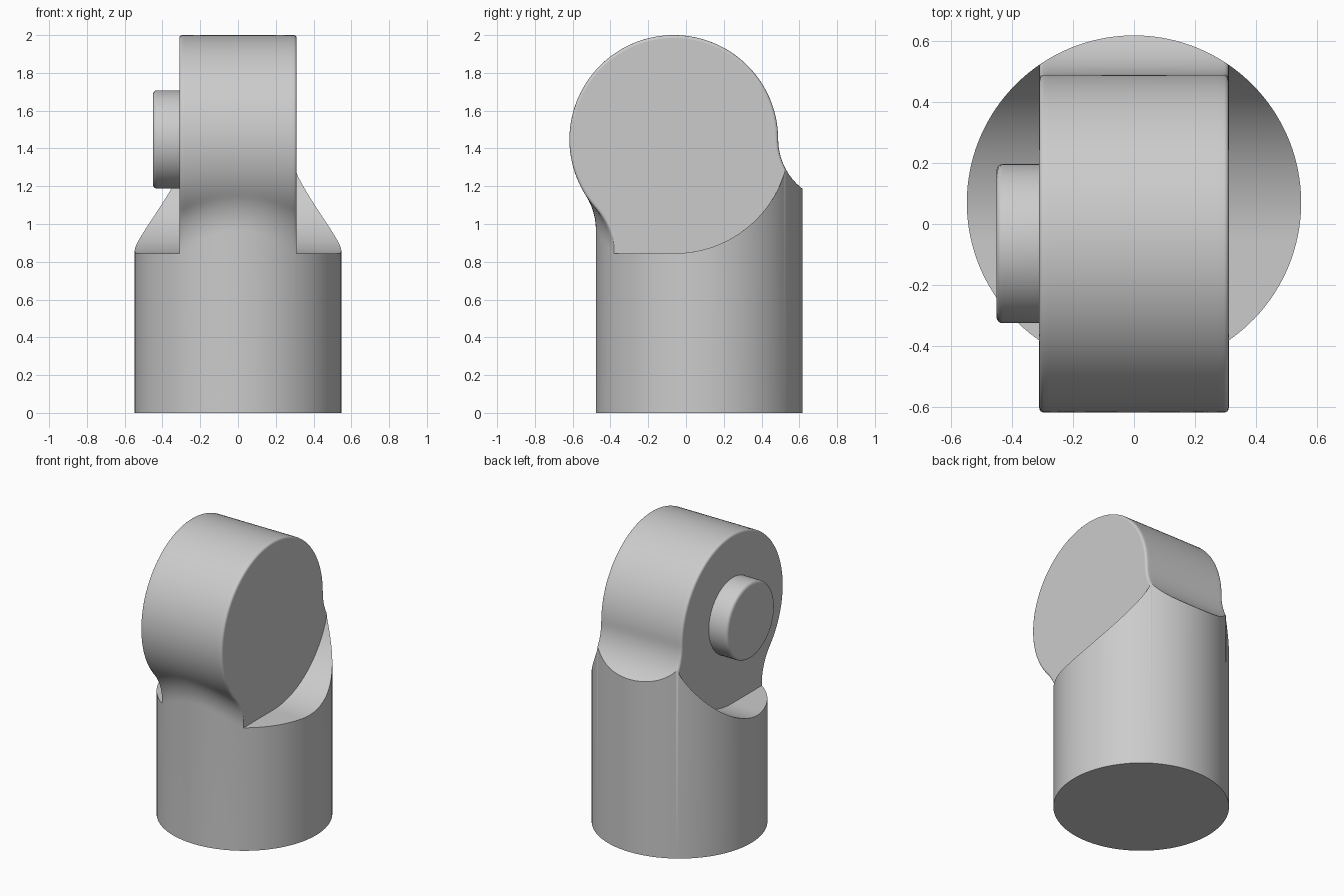
import bpy, bmesh
from math import sin, cos, pi, asin, acos, atan2, sqrt, radians

cube = bpy.data.objects.get("Cube")
if cube:
    bpy.data.objects.remove(cube, do_unlink=True)

COL_R, COL_Y = 0.547, 0.07               # upright column
HEAD_R, HEAD_Y, HEAD_Z = 0.5525, -0.0645, 1.4475   # round head, axis along x
HALF_W, EDGE = 0.31, 0.015               # head half width and rim rounding
FRONT_FILLET, BACK_FILLET = 0.346, 0.33
FLAT_Z, CUT_R, CUT_Y = 0.845, 0.61, -0.06  # shoulder cut

grey = bpy.data.materials.new("plain grey")
grey.use_nodes = True
grey.diffuse_color = (0.6, 0.6, 0.6, 1)
grey.node_tree.nodes["Principled BSDF"].inputs["Base Color"].default_value = (0.6, 0.6, 0.6, 1)


def steps(a, b, n):
    return [a + (b - a) * i / n for i in range(n + 1)]


def arc(cy, cz, r, a, b, n):
    return [(cy + r * cos(t), cz + r * sin(t)) for t in steps(a, b, n)]


def loft(name, rings, cap_start=False, cap_end=False):
    """Skin equal-length closed (y, z) sections placed along x."""
    bm = bmesh.new()
    loops = [[bm.verts.new((x, y, z)) for y, z in pts] for x, pts in rings]
    n = len(loops[0])
    for a, b in zip(loops, loops[1:]):
        for i in range(n):
            j = (i + 1) % n
            bm.faces.new((a[i], a[j], b[j], b[i])).smooth = True
    if cap_start:
        bm.faces.new(loops[0])
    if cap_end:
        bm.faces.new(loops[-1])
    bmesh.ops.remove_doubles(bm, verts=bm.verts[:], dist=1e-5)
    bmesh.ops.recalc_face_normals(bm, faces=bm.faces[:])
    for e in bm.edges:
        e.smooth = e.calc_face_angle(0) < radians(30)
    mesh = bpy.data.meshes.new(name)
    bm.to_mesh(mesh)
    bm.free()
    mesh.materials.append(grey)
    obj = bpy.data.objects.new(name, mesh)
    bpy.context.collection.objects.link(obj)
    return obj


def column_half_depth(x):
    return sqrt(max(COL_R ** 2 - x * x, 0))


def head_section(x, r):
    """Column walls blended into the round head at one x position."""
    h = column_half_depth(x)
    front, back = COL_Y - h, COL_Y + h
    # Front fillet touches both the column wall and the head
    fy = front - FRONT_FILLET
    fz = HEAD_Z - sqrt((r + FRONT_FILLET) ** 2 - (fy - HEAD_Y) ** 2)
    touch = atan2(HEAD_Z - fz, HEAD_Y - fy)
    pts = [(front, 0)] + arc(fy, fz, FRONT_FILLET, 0, touch, 12)
    pts += arc(HEAD_Y, HEAD_Z, r, touch + pi, 0, 72)[1:]
    # Back fillet leaves the head vertically and runs out at the column wall
    by = HEAD_Y + r + BACK_FILLET
    end = pi + acos((by - back) / BACK_FILLET)
    pts += arc(by, HEAD_Z, BACK_FILLET, pi, end, 12)[1:]
    return pts + [(back, 0)]


# Head with the middle of the column, rims rounded at both sides
rim = [(HALF_W - EDGE + EDGE * sin(t), HEAD_R - EDGE + EDGE * cos(t))
       for t in steps(0, pi / 2, 4)]
inner = HALF_W - EDGE
places = [(-x, r) for x, r in reversed(rim)]
places += [(x, HEAD_R) for x in steps(-inner, inner, 32)[1:-1]] + rim
loft("head_and_column_core", [(x, head_section(x, r)) for x, r in places], True, True)


def shoulder_section(x):
    """Column side cut flat in front and scooped upward at the back."""
    h = column_half_depth(x)
    pts = [(COL_Y - h, 0)]
    for y in steps(COL_Y - h, COL_Y + h, 48):
        d = max(y - CUT_Y, 0)
        pts.append((y, FLAT_Z + CUT_R - sqrt(CUT_R ** 2 - d * d)))
    return pts + [(COL_Y + h, 0)]


# Cut-down shoulders on both sides of the head
for side, label in ((1, "left"), (-1, "right")):
    xs = [COL_R * sin(t) for t in steps(asin(HALF_W / COL_R), pi / 2, 24)]
    loft(label + "_column_shoulder", [(side * x, shoulder_section(x)) for x in xs])

# Round pin on the right face of the head
PIN_R, PIN_X, PIN_EDGE = 0.26, 0.45, 0.02
pin = [(-HALF_W + 0.01, PIN_R)]
pin += [(-(PIN_X - PIN_EDGE + PIN_EDGE * sin(t)), PIN_R - PIN_EDGE + PIN_EDGE * cos(t))
        for t in steps(0, pi / 2, 4)]
loft("side_pin", [(x, arc(HEAD_Y, HEAD_Z, r, 0, 2 * pi, 64)[:-1]) for x, r in pin], True, True)
